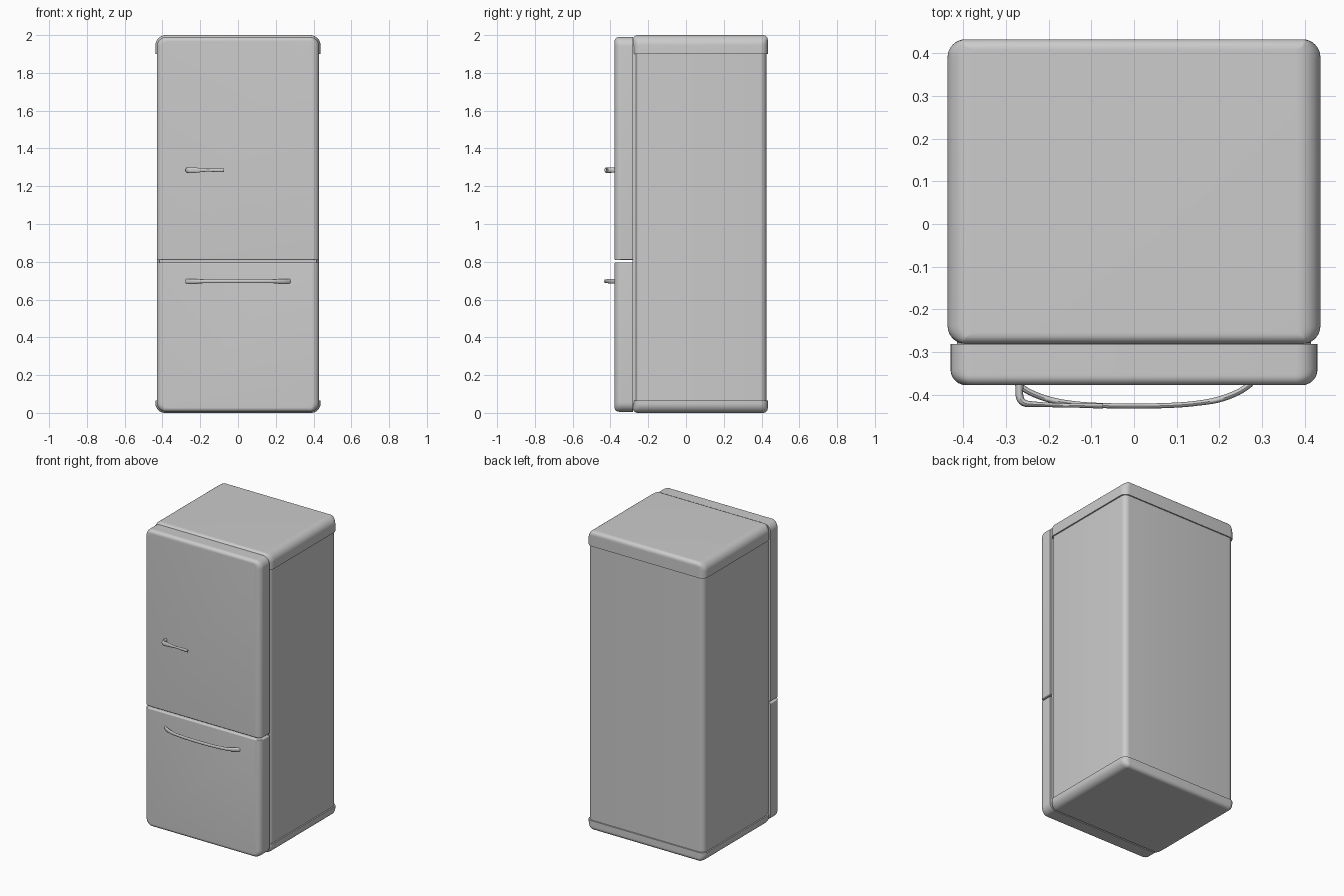
import bpy, bmesh, math

if "Cube" in bpy.data.objects:
    bpy.data.objects.remove(bpy.data.objects["Cube"])


def finish(name, rings):
    # Skin a list of equal-length point rings and cap both ends
    bm = bmesh.new()
    loops = [[bm.verts.new(p) for p in ring] for ring in rings]
    n = len(loops[0])
    for a, b in zip(loops, loops[1:]):
        for i in range(n):
            j = (i + 1) % n
            bm.faces.new((a[i], a[j], b[j], b[i]))
    bm.faces.new(loops[0])
    bm.faces.new(loops[-1])
    bmesh.ops.recalc_face_normals(bm, faces=bm.faces)
    mesh = bpy.data.meshes.new(name)
    bm.to_mesh(mesh)
    bm.free()
    obj = bpy.data.objects.new(name, mesh)
    bpy.context.collection.objects.link(obj)
    bpy.ops.object.select_all(action='DESELECT')
    obj.select_set(True)
    bpy.context.view_layer.objects.active = obj
    bpy.ops.object.shade_smooth_by_angle(angle=math.radians(35))
    return obj


def inset(r, h):
    # Sideways inset of a fillet of radius r at distance h from the end
    return r - math.sqrt(max(r * r - (r - h) ** 2, 0)) if h < r else 0


def outline(u0, u1, v0, v1, radii, ins):
    # Rounded rectangle; corners in order (u1,v1), (u0,v1), (u0,v0), (u1,v0)
    a, b, c, d = ins
    spec = [(u1 - b, v1 - d, b, d, 1, 1), (u0 + a, v1 - d, a, d, -1, 1),
            (u0 + a, v0 + c, a, c, -1, -1), (u1 - b, v0 + c, b, c, 1, -1)]
    pts = []
    for k, (u, v, iu, iv, su, sv) in enumerate(spec):
        ru, rv = max(radii[k] - iu, .002), max(radii[k] - iv, .002)
        for s in range(9):
            t = math.pi / 2 * (k + s / 8)
            pts.append((u - su * ru + ru * math.cos(t), v - sv * rv + rv * math.sin(t)))
    return pts


def slab(name, u, v, w, radii, fillets=(0, 0, 0, 0), upright=True):
    # Rounded prism from w[0] to w[1]; the w[1] end gets its own fillet per side
    big = max(fillets)
    steps = [0] if big == 0 else [big * (1 - math.cos(math.pi / 2 * (12 - i) / 12)) for i in range(13)]
    sign = 1 if w[1] > w[0] else -1
    levels = [(w[0], (0, 0, 0, 0))]
    levels += [(w[1] - sign * h, [inset(r, h) for r in fillets]) for h in steps]
    rings = []
    for z, ins in levels:
        pts = outline(*u, *v, radii, ins)
        rings.append([(p, q, z) if upright else (p, z, q) for p, q in pts])
    return finish(name, rings)


def handle(name, z, keys, sub=8):
    # Oval bar along (x, y, half_thickness, half_height) keys
    path = []
    for i in range(len(keys) - 1):
        p0, p1, p2, p3 = (keys[min(max(i + k, 0), len(keys) - 1)] for k in (-1, 0, 1, 2))
        for s in range(sub):
            t = s / sub
            path.append([.5 * (2 * b + (c - a) * t + (2 * a - 5 * b + 4 * c - d) * t * t
                               + (3 * b - a - 3 * c + d) * t ** 3)
                         for a, b, c, d in zip(p0, p1, p2, p3)])
    path.append(list(keys[-1]))
    rings = []
    for i, (x, y, th, hh) in enumerate(path):
        a, b = path[max(i - 1, 0)], path[min(i + 1, len(path) - 1)]
        dx, dy = b[0] - a[0], b[1] - a[1]
        ln = math.hypot(dx, dy)
        nx, ny = -dy / ln, dx / ln
        rings.append([(x + nx * th * math.cos(t), y + ny * th * math.cos(t), z + hh * math.sin(t))
                      for t in (2 * math.pi * k / 16 for k in range(16))])
    return finish(name, rings)


# Cabinet body with end caps that stand slightly proud
slab("cabinet_body", (-.428, .428), (-.272, .425), (.04, 1.94), [.035] * 4)
slab("top_cap", (-.437, .437), (-.281, .433), (1.9, 2.0), [.042] * 4, (.055, .055, .025, .025))
slab("bottom_cap", (-.437, .437), (-.281, .433), (.065, 0), [.042] * 4, (.05, .05, .025, .025))

# Seal between cabinet and doors
slab("door_gasket", (-.415, .415), (.03, 1.96), (-.262, -.284), [.03] * 4, upright=False)

# Doors
slab("upper_door", (-.43, .43), (.81, 1.99), (-.281, -.378), [.05, .05, .006, .006],
     (.037, .037, .006, .022), upright=False)
slab("lower_door", (-.43, .43), (.006, .797), (-.281, -.378), [.006, .006, .05, .05],
     (.037, .037, .022, .006), upright=False)

# Upper lever handle
handle("upper_handle", 1.285, [
    (-.268, -.372, .009, .013), (-.268, -.405, .009, .014), (-.256, -.420, .008, .015),
    (-.225, -.423, .006, .014), (-.17, -.425, .005, .008), (-.12, -.426, .005, .009),
    (-.073, -.427, .006, .010)])

# Lower bow handle, mirrored about the centre
half = [(.275, -.374, .007, .013), (.245, -.394, .007, .013), (.20, -.411, .007, .011),
        (.15, -.420, .006, .010), (.09, -.425, .006, .010)]
handle("lower_handle", .697, [(-x, y, t, h) for x, y, t, h in half] + [(0, -.427, .006, .010)] + half[::-1])
